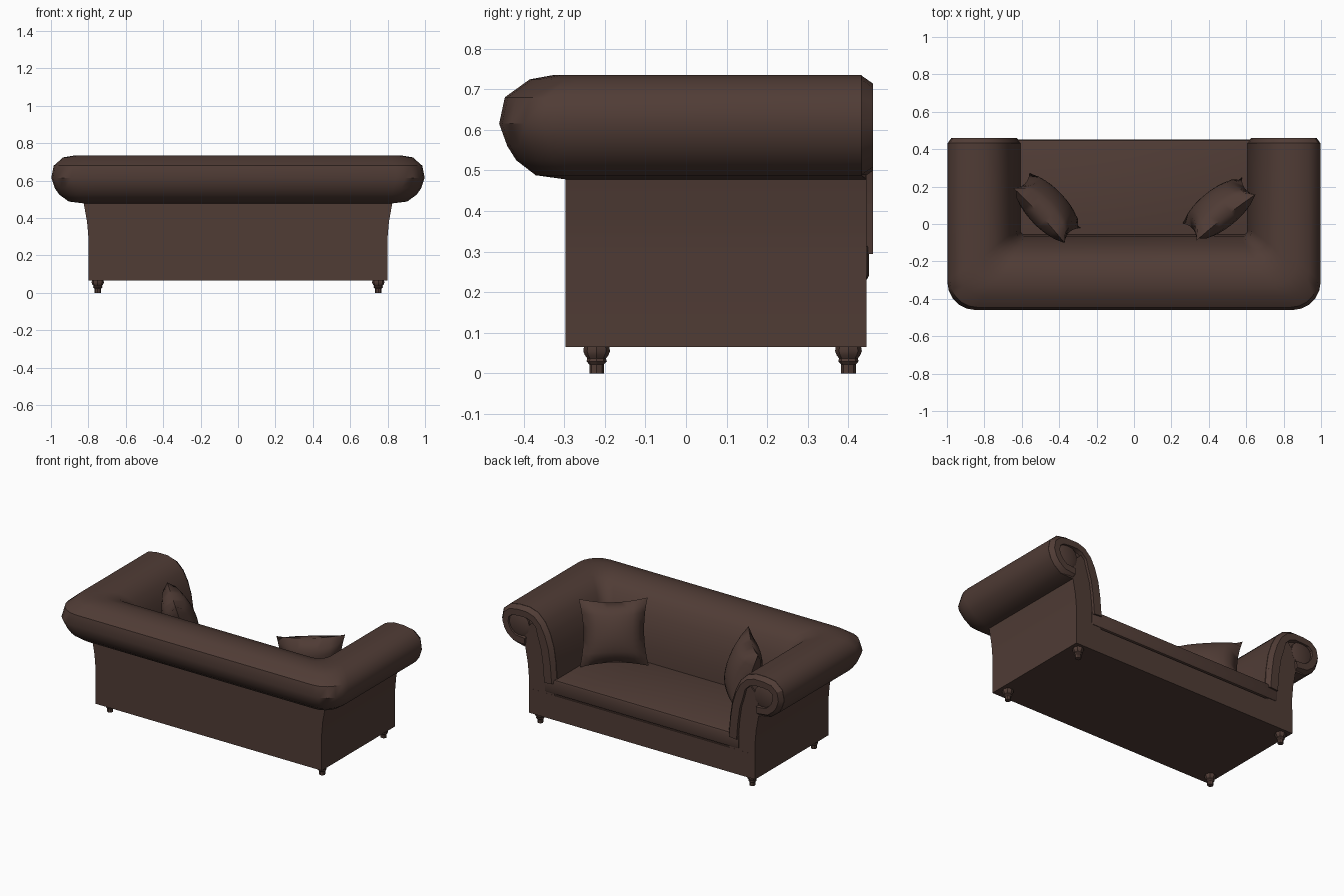
import bpy, bmesh, math
from mathutils import Vector, Matrix

if "Cube" in bpy.data.objects:
    bpy.data.objects.remove(bpy.data.objects["Cube"])


def material(name, rgb):
    m = bpy.data.materials.new(name)
    m.diffuse_color = (*rgb, 1)
    m.use_nodes = True
    m.node_tree.nodes["Principled BSDF"].inputs["Base Color"].default_value = m.diffuse_color
    return m


leather = material("brown leather", (0.080, 0.045, 0.036))


def finish(bm, name, angle=40):
    bmesh.ops.remove_doubles(bm, verts=bm.verts, dist=0.0005)
    bmesh.ops.recalc_face_normals(bm, faces=bm.faces)
    me = bpy.data.meshes.new(name)
    bm.to_mesh(me)
    bm.free()
    ob = bpy.data.objects.new(name, me)
    bpy.context.collection.objects.link(ob)
    me.materials.append(leather)
    bpy.ops.object.select_all(action='DESELECT')
    ob.select_set(True)
    bpy.context.view_layer.objects.active = ob
    bpy.ops.object.shade_smooth_by_angle(angle=math.radians(angle))
    return ob


def loft(bm, rings, closed=True, caps=True):
    vs = [[bm.verts.new(p) for p in r] for r in rings]
    n = len(vs[0])
    for a, b in zip(vs, vs[1:]):
        for i in range(n if closed else n - 1):
            j = (i + 1) % n
            bm.faces.new((a[i], a[j], b[j], b[i]))
    if caps:
        bm.faces.new(vs[0])
        bm.faces.new(vs[-1])


def box(name, lo, hi, bevel=0.0, segs=2):
    bm = bmesh.new()
    size = Vector(hi) - Vector(lo)
    mid = (Vector(hi) + Vector(lo)) / 2
    bmesh.ops.create_cube(bm, size=1, matrix=Matrix.Translation(mid) @ Matrix.Diagonal((*size, 1)))
    if bevel:
        bmesh.ops.bevel(bm, geom=bm.edges[:], offset=bevel, segments=segs, profile=0.5, affect='EDGES')
    return finish(bm, name)


# Rolled arms and back: one scroll section (x, back depth, z, corner radius) swept in a U
scroll = [(0.605, 0.055, 0.30, 0.02), (0.615, 0.065, 0.42, 0.03), (0.63, 0.085, 0.52, 0.05),
          (0.655, 0.115, 0.60, 0.06), (0.69, 0.15, 0.667, 0.07), (0.74, 0.20, 0.715, 0.08),
          (0.80, 0.275, 0.735, 0.10),
          (0.87, 0.325, 0.735, 0.12), (0.935, 0.385, 0.724, 0.13), (0.985, 0.446, 0.68, 0.15),
          (0.998, 0.46, 0.615, 0.15), (0.98, 0.44, 0.56, 0.15), (0.955, 0.418, 0.525, 0.13),
          (0.905, 0.37, 0.488, 0.10), (0.825, 0.297, 0.478, 0.0)]
wall = [(0.807, 0.297, 0.38, 0.0), (0.80, 0.297, 0.30, 0.0), (0.80, 0.297, 0.07, 0.0),
        (0.605, 0.055, 0.07, 0.0)]
section = scroll + wall
half = [[(x, 0.432 if r else 0.444, z) for x, d, z, r in section]]
for k in range(6):
    t = math.radians(18 * k)
    half.append([(x - r + r * math.cos(t), -d + r - r * math.sin(t), z) for x, d, z, r in section])
bm = bmesh.new()
loft(bm, half + [[(-x, y, z) for x, y, z in ring] for ring in reversed(half)])
finish(bm, "rolled_arms_and_back")

# Arm fronts: flat post below the roll, raised scroll trim, and the roll's end disc
path = [Vector((x, z)) for x, d, z, r in scroll]
for side, label in ((1, "right"), (-1, "left")):
    bm = bmesh.new()
    post = [(0.615, 0.07), (0.625, 0.42), (0.645, 0.53), (0.69, 0.64), (0.74, 0.68),
            (0.82, 0.60), (0.825, 0.478), (0.807, 0.38), (0.80, 0.30), (0.80, 0.07)]
    loft(bm, [[(side * x, y, z) for x, z in post] for y in (0.40, 0.4445)])
    finish(bm, label + "_arm_post")
    rings = []
    for i, p in enumerate(path):
        t = (path[min(i + 1, len(path) - 1)] - path[max(i - 1, 0)]).normalized()
        inward = Vector((t.y, -t.x))
        w = 0.075 if i < 4 else 0.062
        ring = []
        for inset, y in ((0, 0.43), (0.022, 0.461), (w, 0.461), (w + 0.004, 0.43)):
            q = p + inward * inset
            ring.append((side * q.x, y, q.y))
        rings.append(ring)
    bm = bmesh.new()
    loft(bm, rings)
    finish(bm, label + "_arm_scroll_trim", 30)
    bm = bmesh.new()
    loft(bm, [[(side * (0.87 + r * math.cos(a * math.pi / 6)), y, 0.612 + r * math.sin(a * math.pi / 6))
               for a in range(12)] for r, y in ((0.075, 0.42), (0.075, 0.445), (0.055, 0.453))])
    finish(bm, label + "_roll_end_disc", 30)

# Base and seat
box("base", (-0.80, -0.297, 0.065), (0.80, 0.445, 0.222))
box("seat_platform", (-0.68, -0.2, 0.215), (0.68, 0.435, 0.25))
box("seat_cushion", (-0.69, -0.2, 0.228), (0.69, 0.451, 0.325), 0.015)

# Turned feet
foot = [(0.018, 0), (0.018, 0.022), (0.025, 0.03), (0.023, 0.037), (0.029, 0.045),
        (0.033, 0.055), (0.031, 0.067)]
for x in (-0.75, 0.75):
    for y in (-0.22, 0.40):
        bm = bmesh.new()
        loft(bm, [[(x + r * math.cos(a * math.pi / 4), y + r * math.sin(a * math.pi / 4), z)
                   for a in range(8)] for r, z in foot])
        finish(bm, "foot", 30)


# Throw pillows with pinched corners, leaning into the corners of the sofa
def pillow(name, loc, yaw, lean):
    bm = bmesh.new()
    n, h = 10, 0.2
    for s in (1, -1):
        rows = []
        for j in range(n + 1):
            v = 2 * j / n - 1
            row = []
            for i in range(n + 1):
                u = 2 * i / n - 1
                puff = 0.098 * ((1 - u * u) * (1 - v * v)) ** 0.45
                row.append((u * h * (1 - 0.12 * (1 - v * v)), s * puff, v * h * (1 - 0.12 * (1 - u * u))))
            rows.append(row)
        loft(bm, rows, closed=False, caps=False)
    ob = finish(bm, name, 60)
    ob.matrix_world = (Matrix.Translation(loc) @ Matrix.Rotation(math.radians(yaw), 4, 'Z')
                       @ Matrix.Rotation(math.radians(lean), 4, 'X'))


pillow("right_pillow", (0.455, 0.08, 0.53), 38, 17)
pillow("left_pillow", (-0.465, 0.085, 0.53), -47, 17)
